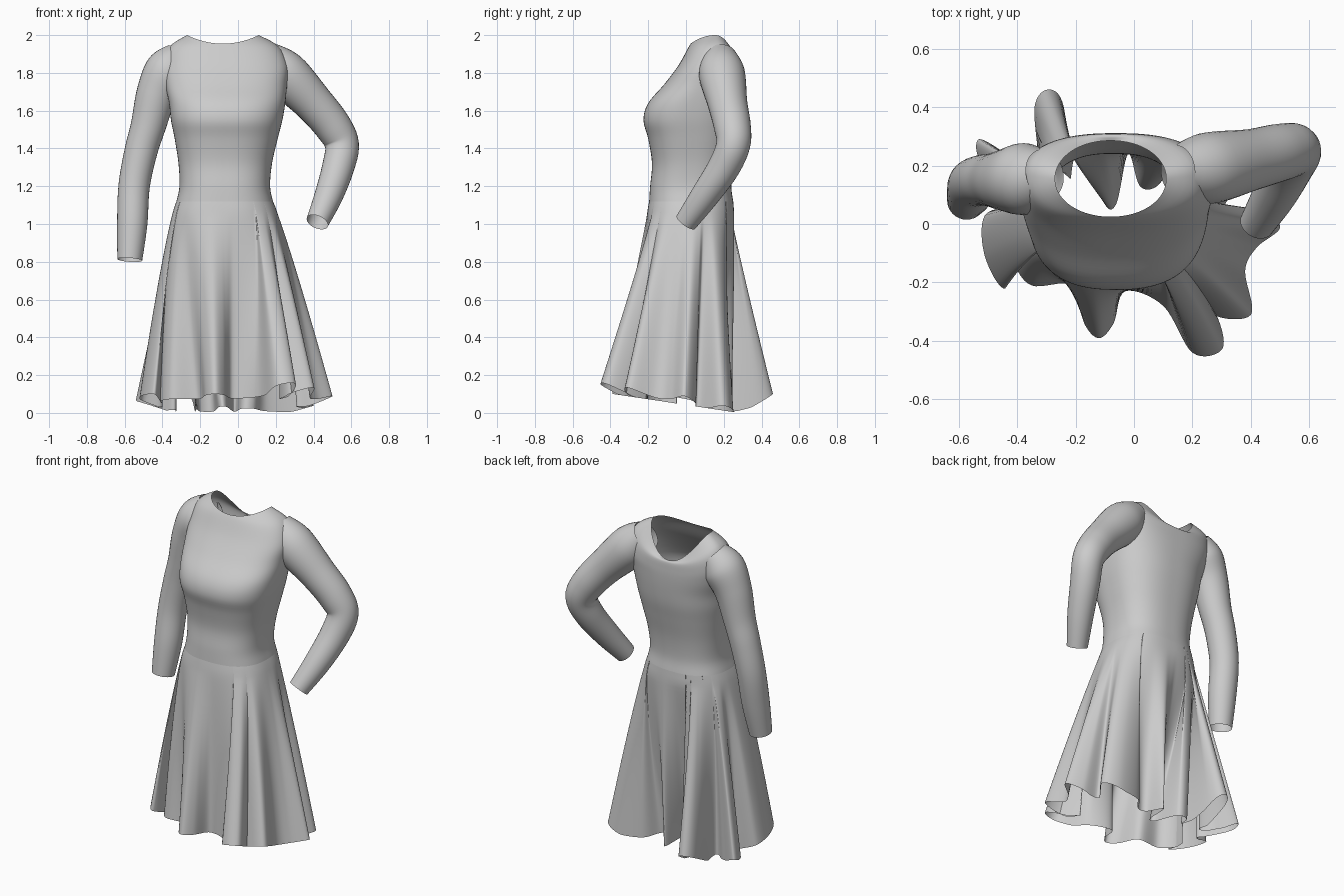
import bpy
import math
from mathutils import Vector

cube = bpy.data.objects.get("Cube")
if cube:
    bpy.data.objects.remove(cube, do_unlink=True)

SEGMENTS = 252

cloth = bpy.data.materials.new("grey_cloth")
cloth.use_nodes = True
GREY = (0.6, 0.6, 0.6, 1)
cloth.diffuse_color = GREY
cloth.node_tree.nodes["Principled BSDF"].inputs["Base Color"].default_value = GREY


def catmull(p0, p1, p2, p3, t):
    """Smooth interpolation between p1 and p2, component by component."""
    return [0.5 * (2 * b + (c - a) * t + (2 * a - 5 * b + 4 * c - d) * t ** 2
                   + (3 * b - a - 3 * c + d) * t ** 3)
            for a, b, c, d in zip(p0, p1, p2, p3)]


def smooth_path(points, steps, closed=False):
    n = len(points)
    pick = (lambda i: points[i % n]) if closed else (lambda i: points[max(0, min(n - 1, i))])
    spans = n if closed else n - 1
    path = [catmull(pick(i - 1), pick(i), pick(i + 1), pick(i + 2), s / steps)
            for i in range(spans) for s in range(steps)]
    return path if closed else path + [list(points[-1])]


def loft(name, rings):
    """Skin a stack of equal closed rings into an open tube of cloth."""
    n = len(rings[0])
    verts = [p for ring in rings for p in ring]
    faces = [(r * n + i, r * n + (i + 1) % n, (r + 1) * n + (i + 1) % n, (r + 1) * n + i)
             for r in range(len(rings) - 1) for i in range(n)]
    mesh = bpy.data.meshes.new(name)
    mesh.from_pydata(verts, [], faces)
    mesh.materials.append(cloth)
    obj = bpy.data.objects.new(name, mesh)
    bpy.context.collection.objects.link(obj)
    mesh.shade_smooth()


def oval(angle, left, right, front, back, power=2.5):
    """Point on a rounded box outline at the given angle."""
    c, s = math.cos(angle), math.sin(angle)
    x = math.copysign(abs(c) ** (2 / power), c)
    y = math.copysign(abs(s) ** (2 / power), s)
    return ((left + right) / 2 + x * (right - left) / 2,
            (front + back) / 2 + y * (back - front) / 2)


# Bodice: height, left, right, front, back, drop of the neckline front and back
WAIST_Z = 1.12
WAIST = (-.326, .185, -.195, .25)
bodice_sections = [
    (WAIST_Z, *WAIST, 0, 0),
    (1.2, -.31, .17, -.19, .24, 0, 0),
    (1.32, -.315, .18, -.18, .25, 0, 0),
    (1.45, -.335, .21, -.2, .275, 0, 0),
    (1.55, -.355, .235, -.225, .295, 0, 0),
    (1.64, -.365, .25, -.2, .305, 0, 0),
    (1.74, -.385, .26, -.115, .31, 0, .02),
    (1.84, -.39, .265, -.04, .31, 0, .06),
    (1.94, -.36, .215, .01, .305, .01, .11),
    (2, -.27, .11, .025, .285, .045, .17),
]
rings = []
for z, left, right, front, back, dip, scoop in smooth_path(bodice_sections, 5):
    ring = []
    for i in range(SEGMENTS):
        a = math.tau * i / SEGMENTS
        s = math.sin(a)
        x, y = oval(a, left, right, front, back, 2.5 - 10 * dip)
        ring.append((x, y, z - s * s * (scoop if s > 0 else dip)))
    rings.append(ring)
loft("bodice", rings)

# Skirt hem outline, running round the folds from the front centre
hem = [
    (-.03, -.23), (.1, -.28), (.2, -.44), (.3, -.43), (.29, -.33), (.22, -.21),
    (.27, -.31), (.4, -.31), (.38, -.16), (.42, -.08), (.5, -.01), (.42, .05),
    (.31, .06), (.4, .19), (.31, .25), (.15, .22), (.08, .13), (.02, .13),
    (-.02, .24), (-.06, .07), (-.1, .07), (-.13, .23), (-.2, .23), (-.22, .16),
    (-.24, .4), (-.29, .46), (-.34, .4), (-.33, .18), (-.42, .23), (-.53, .29),
    (-.52, .2), (-.4, .08), (-.51, .03), (-.51, -.11), (-.44, -.22), (-.4, -.05),
    (-.41, -.13), (-.35, -.21), (-.21, -.21), (-.17, -.34), (-.12, -.39), (-.07, -.34),
]
# Angle of each fold about the body, unwrapped so it keeps increasing
start = math.atan2(hem[0][1] + .03, hem[0][0] + .05)
angles = [(math.atan2(y + .03, x + .05) - start) % math.tau for x, y in hem]
angles[0] = 0
angles.append(math.tau)
STEPS = 8
LEVELS = 36
FLARE = (-.53, .42, -.3, .3)
outline = smooth_path(hem, STEPS, closed=True)
rings = []
for level in range(LEVELS, -1, -1):
    t = level / LEVELS
    flare, fold = t ** .82, max(0, (t - .06) / .94) ** 1.1
    ring = []
    for i, (hx, hy) in enumerate(outline):
        k, f = divmod(i, STEPS)
        a = start + angles[k] + (angles[k + 1] - angles[k]) * f / STEPS
        bx, by = oval(a, *FLARE, 2.2)
        wx, wy = oval(a, *WAIST)
        x = wx + (bx - wx) * flare + (hx - bx) * fold
        y = wy + (by - wy) * flare + (hy - by) * fold
        # The hem drops toward the back and lifts on the widest folds
        lift = .35 * max(0, math.hypot(hx + .03, hy) - .4) + .4 * max(0, hy - .25)
        hem_z = .042 - .15 * hy + lift
        ring.append((x, y, WAIST_Z + (hem_z - WAIST_Z) * t))
    rings.append(ring)
loft("skirt", rings)


# Sleeves: centre line and radius from shoulder to cuff
def sleeve(name, stations):
    path = smooth_path(stations, 6)
    centres = [Vector(p[:3]) for p in path]
    rings = []
    for i, p in enumerate(path):
        along = (centres[min(i + 1, len(path) - 1)] - centres[max(i - 1, 0)]).normalized()
        side = along.cross(Vector((0, 1, 0))).normalized()
        up = along.cross(side)
        rings.append([centres[i] + p[3] * (side * math.cos(a) + up * math.sin(a))
                      for a in (math.tau * j / 32 for j in range(32))])
    loft(name, rings)


sleeve("left_sleeve", [
    (.15, .18, 1.885, .088), (.25, .19, 1.795, .122), (.4, .22, 1.64, .105),
    (.5, .245, 1.52, .098), (.55, .25, 1.42, .09), (.53, .2, 1.3, .085),
    (.48, .1, 1.15, .075), (.42, .0, 1.01, .06)])
sleeve("right_sleeve", [
    (-.305, .17, 1.89, .085), (-.37, .155, 1.81, .122), (-.43, .15, 1.69, .108),
    (-.475, .15, 1.52, .093), (-.515, .15, 1.38, .087), (-.55, .14, 1.2, .083),
    (-.56, .11, 1.0, .08), (-.573, .08, .81, .066)])
